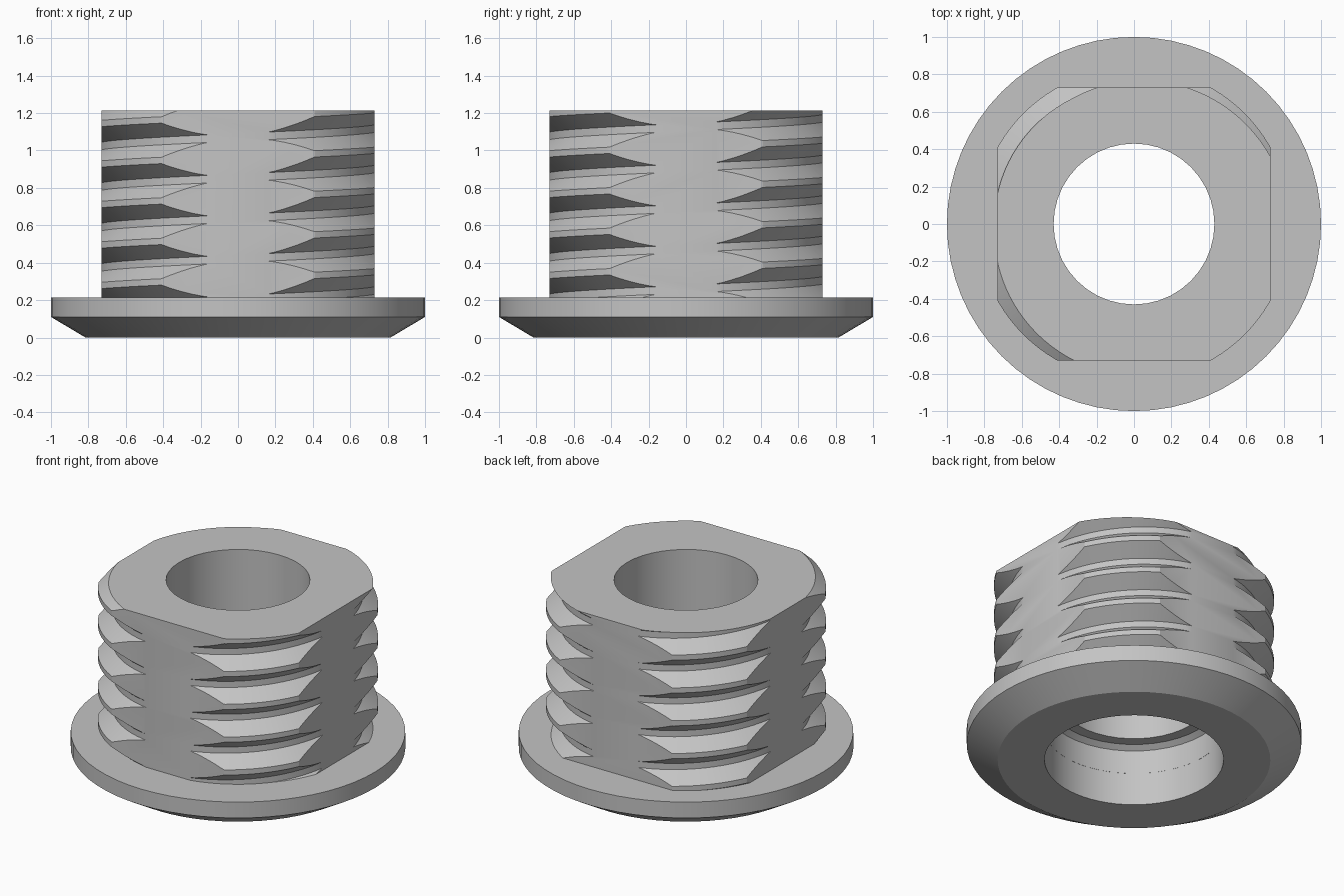
import bpy
import bmesh
from math import cos, sin, pi, radians
from mathutils import Vector

cube = bpy.data.objects.get("Cube")
if cube:
    bpy.data.objects.remove(cube, do_unlink=True)

grey = bpy.data.materials.new("plain grey")
grey.use_nodes = True
GREY = (0.55, 0.55, 0.55, 1)
grey.diffuse_color = GREY
grey.node_tree.nodes["Principled BSDF"].inputs["Base Color"].default_value = GREY

FLANGE_TOP, TOP = 0.215, 1.215
PITCH, FLAT = 0.2165, 0.73
ROOT, CREST = 0.748, 0.837
BORE, COUNTERBORE = 0.43, 0.535


def lathe(bm, profile, sides, closed=False):
    """Spin (radius, height) points around z."""
    rings = [[bm.verts.new((r * cos(2 * pi * i / sides), r * sin(2 * pi * i / sides), z))
              for i in range(sides)] for r, z in profile]
    pairs = list(zip(rings, rings[1:])) + ([(rings[-1], rings[0])] if closed else [])
    for a, b in pairs:
        for i in range(sides):
            j = (i + 1) % sides
            bm.faces.new((a[i], a[j], b[j], b[i]))


def finish(bm, name):
    bmesh.ops.recalc_face_normals(bm, faces=bm.faces)
    mesh = bpy.data.meshes.new(name)
    bm.to_mesh(mesh)
    bm.free()
    mesh.materials.append(grey)
    obj = bpy.data.objects.new(name, mesh)
    bpy.context.collection.objects.link(obj)
    bpy.ops.object.select_all(action="DESELECT")
    obj.select_set(True)
    bpy.context.view_layer.objects.active = obj
    bpy.ops.object.shade_smooth_by_angle(angle=radians(25))
    return obj


def slice_and_cap(bm, point, normal):
    """Cut away everything beyond a plane and close the cut."""
    cut = bmesh.ops.bisect_plane(bm, geom=bm.verts[:] + bm.edges[:] + bm.faces[:], dist=1e-5,
                                 plane_co=point, plane_no=normal, clear_outer=True)
    edges = [e for e in cut["geom_cut"] if isinstance(e, bmesh.types.BMEdge) and e.is_boundary]
    bmesh.ops.edgeloop_fill(bm, edges=edges)


# Flange: bevelled disc with the counterbore through it
bm = bmesh.new()
lathe(bm, [(COUNTERBORE, 0), (0.815, 0), (1.0, 0.11), (1.0, FLANGE_TOP),
           (COUNTERBORE, FLANGE_TOP)], 64, closed=True)
finish(bm, "flange")

# Threaded body: a trapezoid thread wound as one continuous helical skin
STEPS, TURNS = 96, 8
thread = [(0.011, ROOT), (0.084, CREST), (0.118, CREST), (0.187, ROOT)]
start = 1.08 - 6 * PITCH        # root height at the front
bm = bmesh.new()
grid = []
for i in range(STEPS * TURNS + 1):
    a = 2 * pi * i / STEPS - pi / 2
    z = start + PITCH * i / STEPS
    grid.append([bm.verts.new((r * cos(a), r * sin(a), z + dz)) for dz, r in thread])
for i in range(STEPS * (TURNS - 1)):
    lower = grid[i] + [grid[i + STEPS][0]]
    upper = grid[i + 1] + [grid[i + 1 + STEPS][0]]
    for k in range(len(thread)):
        bm.faces.new((lower[k], upper[k], upper[k + 1], lower[k + 1]))

# Trim the ends, then cut the four flats
slice_and_cap(bm, (0, 0, FLANGE_TOP), (0, 0, -1))
slice_and_cap(bm, (0, 0, TOP), (0, 0, 1))
for n in ((1, 0, 0), (-1, 0, 0), (0, 1, 0), (0, -1, 0)):
    slice_and_cap(bm, Vector(n) * FLAT, n)

# Open the ends and join the stepped bore to the top face
caps = [f for f in bm.faces if all(abs(v.co.z - TOP) < 1e-4 for v in f.verts)
        or all(abs(v.co.z - FLANGE_TOP) < 1e-4 for v in f.verts)]
bmesh.ops.delete(bm, geom=caps, context="FACES")
lathe(bm, [(COUNTERBORE, FLANGE_TOP), (COUNTERBORE, 0.37), (0.50, 0.395),
           (BORE, 0.395), (BORE, TOP)], 40)
for height in (TOP, FLANGE_TOP):
    rim = [e for e in bm.edges if e.is_boundary
           and all(abs(v.co.z - height) < 1e-4 for v in e.verts)]
    bmesh.ops.triangle_fill(bm, edges=rim, use_beauty=True, normal=(0, 0, 1))
finish(bm, "threaded_body")
